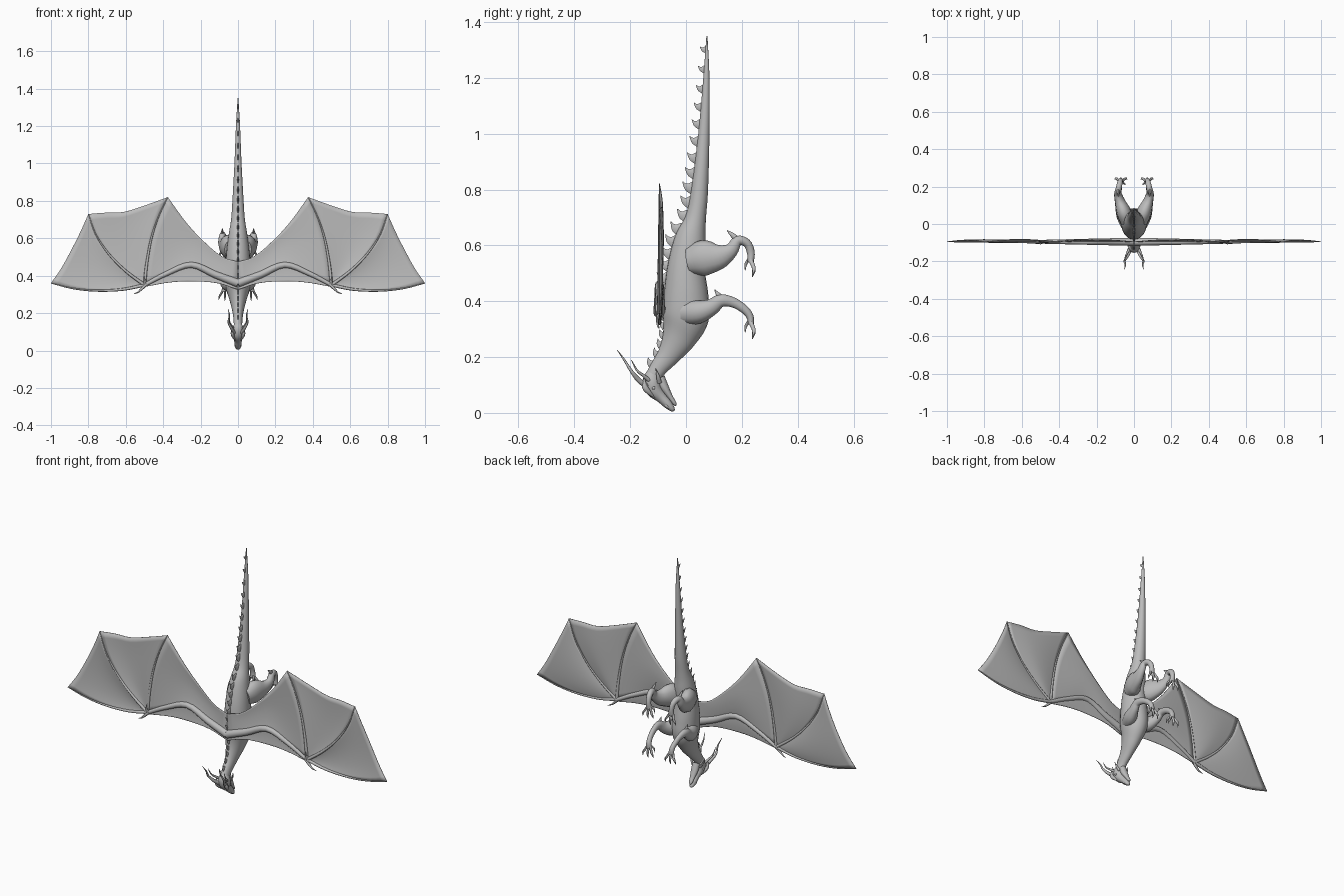
import bpy, bmesh, math
from mathutils import Vector

hide = bpy.data.materials.new("grey_hide")
hide.diffuse_color = (0.5, 0.5, 0.5, 1)


def spline(pts, t):
    """Catmull-Rom sample of tuples of any length, t in 0..1"""
    n = len(pts) - 1
    i = min(int(t * n), n - 1)
    f = t * n - i
    p1, p2 = pts[i], pts[i + 1]
    p0 = pts[i - 1] if i else [2 * a - b for a, b in zip(p1, p2)]
    p3 = pts[i + 2] if i + 2 <= n else [2 * b - a for a, b in zip(p1, p2)]
    return [0.5 * (2 * b + (c - a) * f + (2 * a - 5 * b + 4 * c - d) * f * f
                   + (3 * b - a - 3 * c + d) * f ** 3)
            for a, b, c, d in zip(p0, p1, p2, p3)]


def finish(bm, name, angle=50):
    bmesh.ops.recalc_face_normals(bm, faces=bm.faces[:])
    me = bpy.data.meshes.new(name)
    bm.to_mesh(me)
    bm.free()
    me.materials.append(hide)
    ob = bpy.data.objects.new(name, me)
    bpy.context.collection.objects.link(ob)
    bpy.ops.object.select_all(action='DESELECT')
    ob.select_set(True)
    bpy.context.view_layer.objects.active = ob
    bpy.ops.object.shade_smooth_by_angle(angle=math.radians(angle))
    return ob


def tube(name, pts, side=(1, 0, 0), sides=12, steps=4):
    """Elliptical loft; points are x, y, z, radius along side, radius across"""
    n = (len(pts) - 1) * steps
    rows = [spline(pts, i / n) for i in range(n + 1)]
    pos = [Vector(r[:3]) for r in rows]
    bm = bmesh.new()
    rings = []
    for i, r in enumerate(rows):
        t = (pos[min(i + 1, n)] - pos[max(i - 1, 0)]).normalized()
        a = Vector(side)
        a = (a - t * a.dot(t)).normalized()
        b = t.cross(a)
        ra, rb = max(r[3], .0006), max(r[4], .0006)
        rings.append([bm.verts.new(pos[i] + a * ra * math.cos(q) + b * rb * math.sin(q))
                      for q in (2 * math.pi * k / sides for k in range(sides))])
    for r0, r1 in zip(rings, rings[1:]):
        for k in range(sides):
            m = (k + 1) % sides
            bm.faces.new((r0[k], r0[m], r1[m], r1[k]))
    bm.faces.new(rings[0])
    bm.faces.new(rings[-1])
    return finish(bm, name)


def pair(name, pts, **kw):
    for tag, s in (("left", -1), ("right", 1)):
        tube(f"{name}_{tag}", [(p[0] * s,) + tuple(p[1:]) for p in pts], **kw)


# Body, from tail tip through torso to neck: y, z, half width, half depth
rings = [(.075, 1.35, .002, .002), (.073, 1.2, .011, .011), (.064, 1.0, .019, .02),
         (.049, .8, .03, .03), (.035, .7, .037, .037), (.015, .62, .05, .056),
         (0, .52, .062, .067), (0, .42, .068, .08), (-.002, .34, .065, .083),
         (-.025, .27, .045, .062), (-.06, .21, .03, .042), (-.095, .165, .024, .032),
         (-.118, .13, .022, .028)]
tube("body", [(0,) + r for r in rings], sides=24, steps=6)

# Hooked plates down the whole spine
back, last = [], None
for i in range(601):
    y, z, rx, ry = spline(rings, i / 600)
    if last:
        t = Vector((0, last[0] - y, last[1] - z)).normalized()
        out = Vector((0, -t.z, t.y))
        back.append((Vector((0, y, z)) + out * ry * .93, t, out))
    last = (y, z)
target, count = 1.3, 0
while target > .17:
    p, t, out = min(back, key=lambda b: abs(b[0].z - target))
    s = min(1, .55 + (1.3 - target) * .9) if target > .33 else .65
    path = [(0, 0, .005, .024), (.016, .002, .004, .015), (.028, .01, .002, .006),
            (.036, .02, .001, .001)]
    tube(f"spine_plate_{count}", [tuple(p + out * o * s + t * u * s) + (a * s, b * s)
                                  for o, u, a, b in path], sides=8, steps=3)
    target -= .034 if target < .33 else .043 + max(0, target - .6) * .04
    count += 1

# Head with separate jaws
tube("skull", [(0, -.112, .15, .016, .02), (0, -.122, .12, .03, .032),
               (0, -.115, .085, .03, .03), (0, -.088, .055, .021, .02),
               (0, -.064, .03, .018, .016), (0, -.048, .012, .012, .009),
               (0, -.044, .006, .003, .003)], sides=16)
tube("lower_jaw", [(0, -.095, .125, .02, .02), (0, -.077, .09, .02, .016),
                   (0, -.057, .058, .014, .01), (0, -.041, .034, .01, .007),
                   (0, -.036, .026, .003, .003)])
pair("brow_ridge", [(.014, -.112, .055, .003, .003), (.026, -.134, .075, .008, .009),
                    (.03, -.148, .095, .009, .01), (.03, -.15, .125, .002, .002)], sides=8)
pair("nostril_bump", [(.012, -.078, .034, .002, .002), (.012, -.068, .024, .006, .006),
                      (.01, -.056, .014, .002, .002)], sides=8)
pair("eye", [(.024, -.118, .083, .001, .001), (.029, -.116, .089, .006, .006),
             (.025, -.114, .097, .001, .001)], sides=8)
# Horns and cheek spikes
pair("long_horn", [(.02, -.14, .095, .01, .01), (.034, -.17, .118, .008, .009),
                   (.05, -.196, .15, .006, .006), (.046, -.22, .188, .004, .004),
                   (.054, -.246, .225, .001, .001)], sides=8)
pair("short_horn", [(.018, -.125, .11, .008, .008), (.034, -.15, .132, .006, .006),
                    (.045, -.175, .152, .004, .004), (.05, -.196, .19, .001, .001)], sides=8)
pair("cheek_spike", [(.022, -.095, .108, .006, .009), (.036, -.1, .13, .004, .006),
                     (.044, -.108, .158, .001, .001)], sides=8)

# Legs
pair("hind_leg", [(.035, .015, .545, .04, .05), (.055, .065, .555, .04, .064),
                  (.075, .12, .56, .028, .045), (.086, .162, .583, .02, .026),
                  (.083, .185, .617, .016, .018), (.076, .218, .608, .015, .015),
                  (.072, .232, .575, .013, .014), (.07, .232, .54, .017, .011)])
pair("front_leg", [(.035, -.005, .36, .036, .045), (.06, .045, .362, .034, .042),
                   (.076, .09, .378, .024, .03), (.083, .125, .402, .018, .023),
                   (.08, .17, .395, .014, .018), (.076, .21, .37, .013, .015),
                   (.072, .229, .345, .014, .013), (.07, .233, .318, .016, .01)])
pair("hind_spur", [(.084, .185, .62, .009, .012), (.084, .165, .638, .006, .008),
                   (.084, .146, .654, .001, .001)], sides=8)
pair("front_spur", [(.08, .135, .403, .009, .014), (.082, .115, .424, .006, .008),
                    (.083, .102, .442, .001, .001)], sides=8)
# Clawed toes, and one back toe for each foot
for leg, z in (("hind", .54), ("front", .318)):
    for k in (-1, 0, 1):
        x, d = .07 + .01 * k, .018 * k
        low = .006 * abs(k)
        pair(f"{leg}_toe_{k + 2}", [(x, .231, z + .008, .006, .008),
                                    (x + d * .6, .241, z - .015, .006, .007),
                                    (x + d, .243, z - .032 + low, .005, .006),
                                    (x + d * 1.3, .238, z - .053 + low, .001, .001)], sides=8)
    pair(f"{leg}_back_toe", [(.062, .226, z + .012, .005, .006),
                             (.05, .214, z - .008, .004, .005),
                             (.046, .212, z - .03, .001, .001)], sides=8)

# Wing lines in x, z
wrist = (.5, .35)
arm = [wrist, (.38, .412), (.25, .458), (.12, .405), (0, .36)]
finger1 = [wrist, (.487, .47), (.463, .6), (.425, .715), (.375, .82)]
finger2 = [wrist, (.6, .425), (.69, .515), (.76, .62), (.8, .73)]
finger3 = [wrist, (.62, .326), (.76, .32), (.885, .332), (1, .36)]
trail32 = [(1, .36), (.945, .44), (.89, .54), (.84, .64), (.8, .73)]
trail21 = [(.8, .73), (.71, .737), (.615, .74), (.5, .775), (.375, .82)]
trail_body = [(.375, .82), (.285, .695), (.2, .6), (.09, .505), (0, .475)]
lead = [(.5, .34), (.38, .362), (.27, .37), (.12, .362), (0, .325)]
panels = [("outer", finger3, finger2, [wrist, wrist], trail32, .012),
          ("middle", finger2, finger1, [wrist, wrist], trail21, .014),
          ("inner", finger1, [(0, .36), (0, .475)], arm, trail_body, .012),
          ("leading", [(.5, .34), wrist], [(0, .325), (0, .36)], lead, arm, .004)]


def membrane(name, c0, c1, d0, d1, sag, s, n=14):
    """Coons patch between four edge curves, sagging toward the belly side"""
    bm = bmesh.new()
    V = lambda c, t: Vector(spline(c, t))
    grid = []
    for i in range(n + 1):
        u = i / n
        row = []
        for j in range(n + 1):
            v = j / n
            p = ((1 - u) * V(c0, v) + u * V(c1, v) + (1 - v) * V(d0, u) + v * V(d1, u)
                 - (1 - u) * (1 - v) * V(c0, 0) - u * (1 - v) * V(c1, 0)
                 - (1 - u) * v * V(c0, 1) - u * v * V(c1, 1))
            y = -.095 + sag * math.sin(math.pi * u) * math.sin(math.pi * v * .7)
            row.append(bm.verts.new((s * p.x, y, p.y)))
        grid.append(row)
    for i in range(n):
        for j in range(n):
            bm.faces.new((grid[i][j], grid[i + 1][j], grid[i + 1][j + 1], grid[i][j + 1]))
    bmesh.ops.remove_doubles(bm, verts=bm.verts[:], dist=.0005)
    ob = finish(bm, name)
    mod = ob.modifiers.new("thickness", 'SOLIDIFY')
    mod.thickness, mod.offset = .003, 0


for tag, s in (("left", -1), ("right", 1)):
    for name, c0, c1, d0, d1, sag in panels:
        membrane(f"{name}_membrane_{tag}", c0, c1, d0, d1, sag, s)

# Wing bones and wrist claws
bone = lambda line, r0, r1: [(x, -.095, z, r0 + (r1 - r0) * i / 4, r0 + (r1 - r0) * i / 4)
                             for i, (x, z) in enumerate(line)]
pair("wing_arm", bone(arm, .01, .022), side=(0, 1, 0))
for k, f in enumerate((finger1, finger2, finger3)):
    pair(f"wing_finger_{k + 1}", bone(f, .009, .002), side=(0, 1, 0), sides=8)
pair("wrist_claw", [(.49, -.097, .355, .009, .009), (.515, -.1, .33, .007, .007),
                    (.535, -.1, .312, .004, .004), (.558, -.095, .302, .001, .001)],
     side=(0, 1, 0), sides=8)
pair("wrist_thorn", [(.495, -.098, .345, .008, .008), (.5, -.105, .375, .005, .005),
                     (.498, -.108, .4, .001, .001)], side=(0, 1, 0), sides=8)
